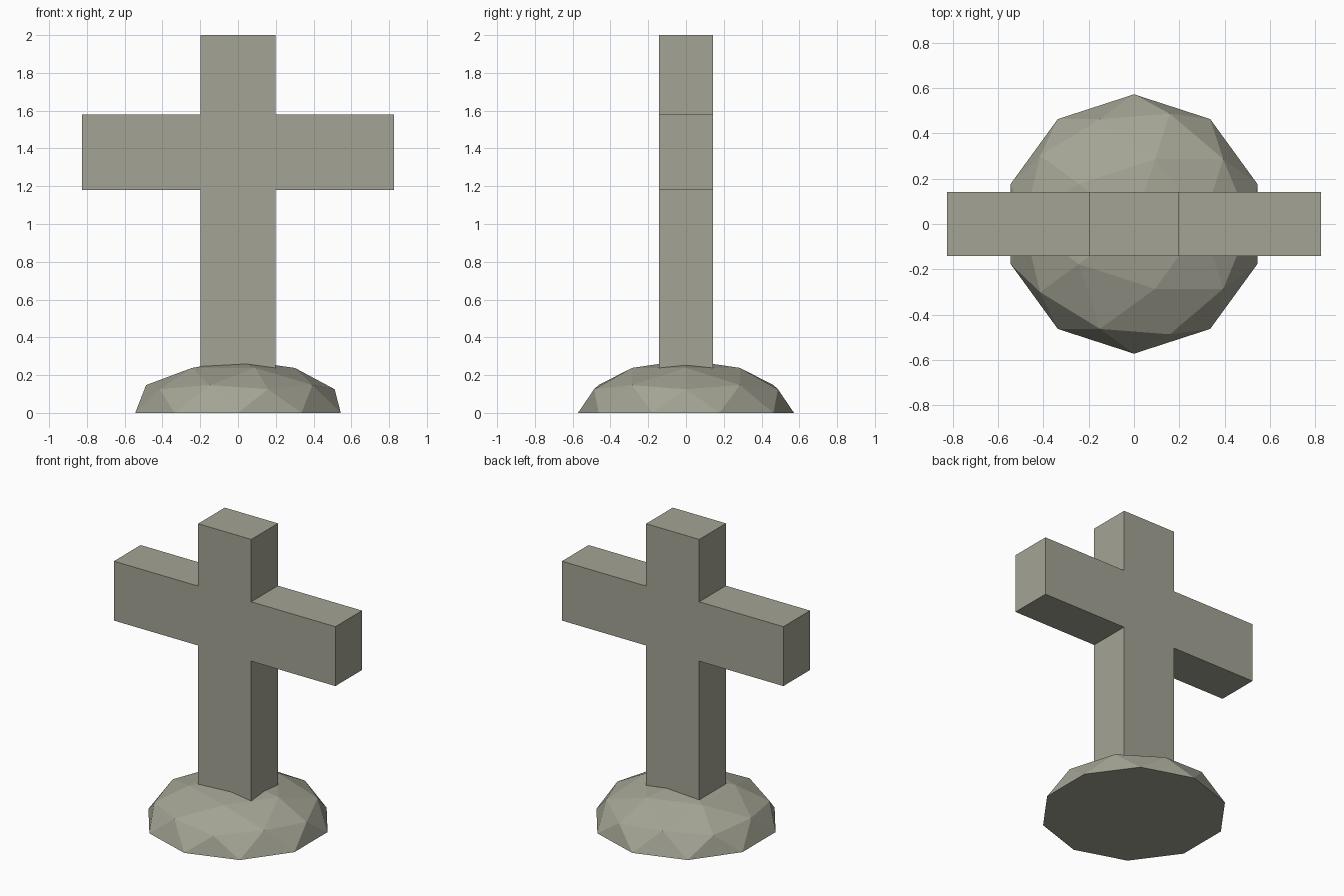
import bpy, bmesh

if "Cube" in bpy.data.objects:
    bpy.data.objects.remove(bpy.data.objects["Cube"])

stone = bpy.data.materials.new("weathered grey stone")
stone.diffuse_color = (0.37, 0.37, 0.30, 1)
stone.use_nodes = True
stone.node_tree.nodes["Principled BSDF"].inputs["Base Color"].default_value = stone.diffuse_color


def finish(name, bm):
    bmesh.ops.recalc_face_normals(bm, faces=bm.faces[:])
    mesh = bpy.data.meshes.new(name)
    bm.to_mesh(mesh)
    bm.free()
    mesh.materials.append(stone)
    obj = bpy.data.objects.new(name, mesh)
    bpy.context.collection.objects.link(obj)
    return obj


# Cross: half outline mirrored in x, then extruded front to back
POST, ARM, DEPTH = 0.198, 0.825, 0.142
half = [(POST, 0.1), (POST, 1.18), (ARM, 1.18), (ARM, 1.58), (POST, 1.58), (POST, 2.0)]
outline = half + [(-x, z) for x, z in reversed(half)]
bm = bmesh.new()
face = bm.faces.new([bm.verts.new((x, -DEPTH, z)) for x, z in outline])
ext = bmesh.ops.extrude_face_region(bm, geom=[face], use_keep_orig=True)
bmesh.ops.translate(bm, vec=(0, 2 * DEPTH, 0),
                    verts=[g for g in ext["geom"] if isinstance(g, bmesh.types.BMVert)])
finish("cross", bm)

# Mound: flattened low-poly ball, cut at its equator and closed underneath
bm = bmesh.new()
bmesh.ops.create_icosphere(bm, subdivisions=2, radius=1)
lower = [v for v in bm.verts if v.co.z < -0.01]
bmesh.ops.delete(bm, geom=lower, context='VERTS')
bmesh.ops.holes_fill(bm, edges=[e for e in bm.edges if e.is_boundary], sides=0)
bmesh.ops.scale(bm, vec=(0.572, 0.572, 0.28), verts=bm.verts[:])
finish("mound", bm)
